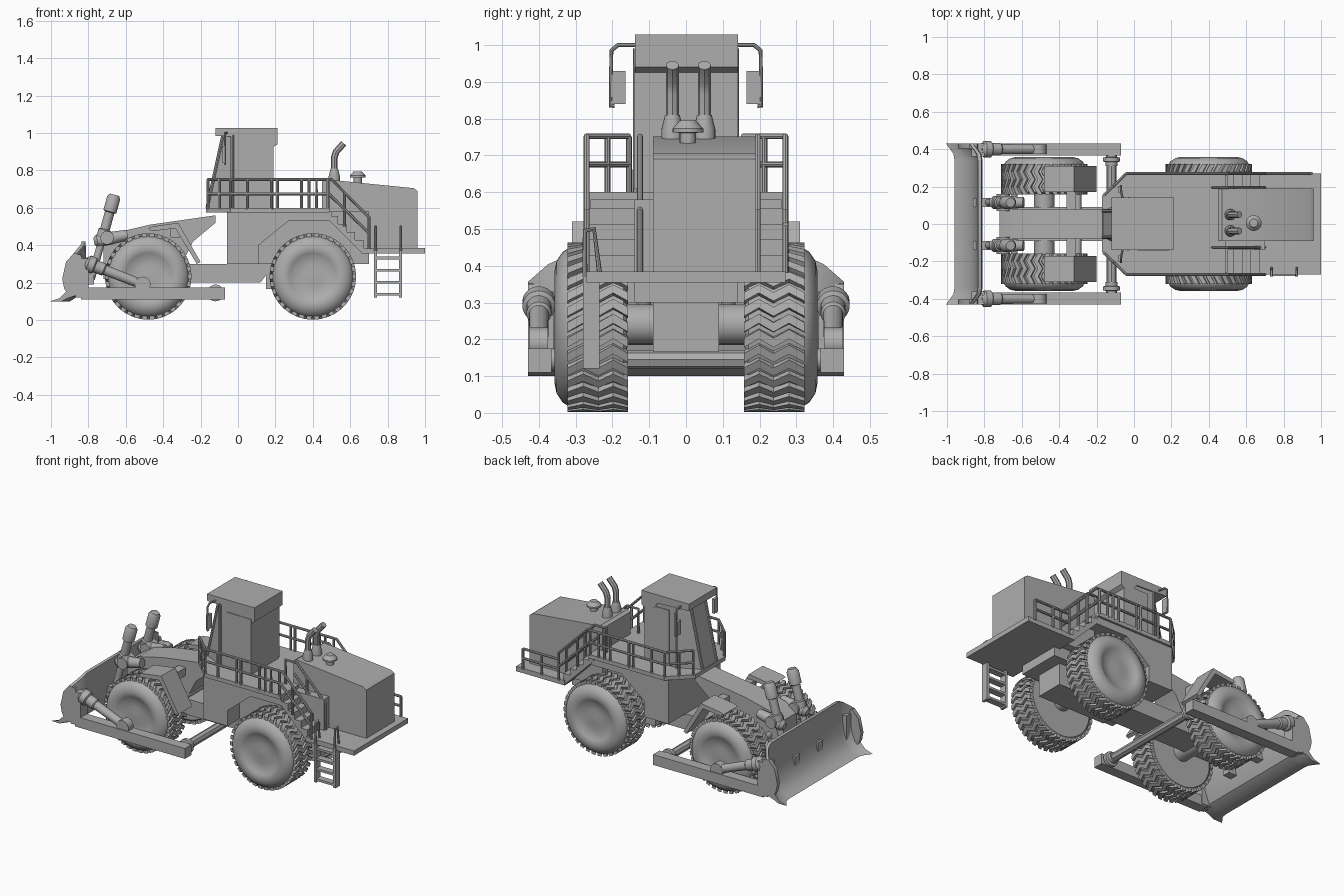
import bpy, bmesh, math
from mathutils import Vector

cube = bpy.data.objects.get("Cube")
if cube:
    bpy.data.objects.remove(cube, do_unlink=True)

paint = bpy.data.materials.new("plain grey")
paint.use_nodes = True
GREY = (0.42, 0.42, 0.42, 1)
paint.diffuse_color = GREY
paint.node_tree.nodes["Principled BSDF"].inputs["Base Color"].default_value = GREY
SIDES = ((-1, "right"), (1, "left"))


def finish(name, bm):
    bmesh.ops.recalc_face_normals(bm, faces=bm.faces)
    mesh = bpy.data.meshes.new(name)
    bm.to_mesh(mesh)
    bm.free()
    ob = bpy.data.objects.new(name, mesh)
    return shade(ob)


def shade(ob):
    if not ob.users_collection:
        bpy.context.collection.objects.link(ob)
    ob.data.materials.append(paint)
    bpy.ops.object.select_all(action="DESELECT")
    ob.select_set(True)
    bpy.context.view_layer.objects.active = ob
    bpy.ops.object.shade_smooth_by_angle(angle=math.radians(35))
    return ob


def loft(name, rings, closed=False):
    """Skin rings of equal length; cap the ends unless the loft is closed."""
    bm = bmesh.new()
    loops = [[bm.verts.new(p) for p in ring] for ring in rings]
    n = len(loops[0])
    for a, b in zip(loops, loops[1:] + loops[:1] if closed else loops[1:]):
        for i in range(n):
            j = (i + 1) % n
            bm.faces.new((a[i], a[j], b[j], b[i]))
    if not closed:
        bm.faces.new(loops[0])
        bm.faces.new(loops[-1])
    return finish(name, bm)


def side_prism(name, pts, y0, y1):
    return loft(name, [[(x, y, z) for x, z in pts] for y in (y0, y1)])


def plan_prism(name, pts, z0, z1):
    return loft(name, [[(x, y, z) for x, y in pts] for z in (z0, z1)])


def box(name, x0, x1, y0, y1, z0, z1):
    return side_prism(name, [(x0, z0), (x1, z0), (x1, z1), (x0, z1)], y0, y1)


def tubes(name, paths, radius):
    cu = bpy.data.curves.new(name, "CURVE")
    cu.dimensions = "3D"
    cu.bevel_depth, cu.bevel_resolution, cu.use_fill_caps = radius, 2, True
    for path in paths:
        sp = cu.splines.new("POLY")
        sp.points.add(len(path) - 1)
        for p, co in zip(sp.points, path):
            p.co = (*co, 1)
    ob = bpy.data.objects.new(name, cu)
    bpy.context.collection.objects.link(ob)
    bpy.ops.object.select_all(action="DESELECT")
    ob.select_set(True)
    bpy.context.view_layer.objects.active = ob
    bpy.ops.object.convert(target="MESH")
    return shade(bpy.context.view_layer.objects.active)


def turned(name, start, end, profile, n=20):
    """Round part along start-end; profile holds (fraction, radius)."""
    a, b = Vector(start), Vector(end)
    q = (b - a).to_track_quat("Z", "Y")
    ring = [2 * math.pi * i / n for i in range(n)]
    return loft(name, [[a.lerp(b, f) + q @ Vector((r * math.cos(t), r * math.sin(t), 0))
                        for t in ring] for f, r in profile])


# Wheels: turned tyre with dished side, plus zigzag lugs
TYRE = [(0.16, 0.15), (0.16, 0.205), (0.17, 0.217), (0.315, 0.217), (0.335, 0.205),
        (0.352, 0.18), (0.358, 0.15), (0.35, 0.125), (0.34, 0.11), (0.336, 0.06), (0.34, 0.02)]


def wheel(name, cx, s):
    cz = 0.233
    turned(name + "_tyre", (cx, 0, cz), (cx, s, cz), TYRE, 48)
    bm = bmesh.new()
    count = 34
    for k in range(count):
        rings = []
        for i, y in enumerate((0.158, 0.198, 0.238, 0.28, 0.322)):
            mid = 2 * math.pi * (k + (0.55 if i % 2 else 0)) / count
            ring = []
            for half, r in ((-0.062, 0.21), (-0.05, 0.231), (0.05, 0.231), (0.062, 0.21)):
                t = mid + half * 1.1
                ring.append(bm.verts.new((cx + r * math.cos(t), s * y, cz + r * math.sin(t))))
            rings.append(ring)
        for a, b in zip(rings, rings[1:]):
            for i in range(3):
                bm.faces.new((a[i], a[i + 1], b[i + 1], b[i]))
        bm.faces.new(rings[0])
        bm.faces.new(rings[-1])
    finish(name + "_lugs", bm)


for s, side in SIDES:
    wheel("front_wheel_" + side, -0.48, s)
    wheel("rear_wheel_" + side, 0.4, s)

# Axles and chassis
for x, name in ((-0.48, "front_axle"), (0.4, "rear_axle")):
    turned(name, (x, -0.17, 0.24), (x, 0.17, 0.24), [(0, 0.055), (1, 0.055)])
for x, name in ((-0.3, "rear_stay"), (-0.64, "front_stay")):
    turned(name, (x, -0.18, 0.32), (x, 0.18, 0.32), [(0, 0.018), (1, 0.018)])
side_prism("centre_frame", [(-0.7, 0.2), (0.12, 0.2), (0.18, 0.28), (0.18, 0.3), (-0.7, 0.3)], -0.09, 0.09)
box("rear_frame", 0.15, 0.62, -0.09, 0.09, 0.165, 0.36)
side_prism("front_boom", [(-0.72, 0.22), (-0.55, 0.22), (-0.3, 0.3), (-0.24, 0.42), (-0.12, 0.52),
                          (-0.12, 0.56), (-0.47, 0.51), (-0.64, 0.47), (-0.72, 0.42)], -0.08, 0.08)
side_prism("hull", [(-0.06, 0.3), (0.11, 0.3), (0.11, 0.4), (0.27, 0.53), (0.5, 0.53),
                    (0.5, 0.58), (-0.06, 0.58)], -0.26, 0.26)
box("inner_body", 0.1, 0.7, -0.14, 0.14, 0.3, 0.58)

# Decks, stairs and engine hood
plan_prism("upper_deck", [(-0.17, -0.15), (-0.04, -0.275), (0.49, -0.275), (0.49, 0.275),
                          (-0.04, 0.275), (-0.17, 0.15)], 0.575, 0.6)
box("rear_deck", 0.66, 1.0, -0.27, 0.27, 0.355, 0.385)
steps = [(0.48, 0.6)]
for i in range(5):
    x, z = 0.48 + 0.045 * i, 0.6 - 0.043 * (i + 1)
    steps += [(x + 0.01, z), (x + 0.055, z)]
for s, side in SIDES:
    side_prism("stairs_" + side, steps + [(0.7, 0.36), (0.66, 0.36), (0.46, 0.56)], s * 0.1, s * 0.265)
side_prism("engine_hood", [(0.45, 0.37), (0.96, 0.37), (0.96, 0.69), (0.94, 0.705),
                           (0.47, 0.752), (0.45, 0.74)], -0.09, 0.19)
for y in (-0.037, 0.05):
    turned("exhaust_base", (0.515, y, 0.73), (0.515, y, 0.81), [(0, 0.03), (0.5, 0.03), (1, 0.02)])
    tubes("exhaust_pipe", [[(0.515, y, 0.76), (0.515, y, 0.87), (0.525, y, 0.9), (0.565, y, 0.945)]], 0.018)
turned("air_intake", (0.64, 0.005, 0.72), (0.64, 0.005, 0.795),
       [(0, 0.022), (0.55, 0.022), (0.57, 0.042), (0.7, 0.042), (1, 0.022)])

# Cab: tapered shell with corner posts, sunk panes and roof
def cab_ring(front, z, rear=0.19, w=0.135):
    return [(rear, -w, z), (-0.03, -w, z), (front, -0.07, z), (front, 0.07, z), (-0.03, w, z), (rear, w, z)]


loft("cab_shell", [cab_ring(-0.165, 0.6), cab_ring(-0.08, 0.99)])
for s, side in SIDES:
    tubes("cab_posts_" + side, [[(-0.165, s * 0.07, 0.6), (-0.08, s * 0.07, 0.99)],
                                [(-0.03, s * 0.135, 0.6), (-0.03, s * 0.135, 0.99)]], 0.009)
    box("door_frame_" + side, 0.02, 0.19, s * 0.13, s * 0.141, 0.61, 0.95)
    tubes("mirror_bracket_" + side, [[(-0.06, s * 0.13, 1.0), (-0.07, s * 0.185, 1.0), (-0.07, s * 0.203, 0.985),
                                     (-0.07, s * 0.205, 0.835), (-0.07, s * 0.195, 0.835)]], 0.006)
    box("mirror_" + side, -0.082, -0.066, s * 0.165, s * 0.204, 0.84, 0.93)
side_prism("cab_roof", [(-0.12, 0.985), (0.1, 0.975), (0.13, 0.93), (0.19, 0.925), (0.212, 0.94),
                        (0.212, 1.028), (-0.12, 1.028)], -0.138, 0.142)

# Handrails
for s, side in SIDES:
    y = s * 0.27
    plan = [(-0.16, s * 0.155), (-0.04, y), (0.48, y)]
    paths = [[(px, py, z) for px, py in plan] for z in (0.675, 0.752)]
    posts = [plan[0], (-0.1, s * 0.213)] + [(x, y) for x in (-0.04, 0.05, 0.18, 0.21, 0.34, 0.38, 0.48)]
    paths += [[(px, py, 0.59), (px, py, 0.752)] for px, py in posts]
    # Stair rails on both edges of the flight
    for ry in (y, 0.195 if s > 0 else -0.125):
        paths += [[(0.42, ry, 0.59), (0.42, ry, 0.752), (0.5, ry, 0.752), (0.7, ry, 0.55), (0.7, ry, 0.38)],
                  [(0.48, ry, 0.68), (0.7, ry, 0.465)], [(0.57, ry, 0.68), (0.57, ry, 0.5)]]
    # Rear deck rail, left open above the ladder
    if s > 0:
        paths += [[(0.7, y, z), (0.95, y, z)] for z in (0.45, 0.51)]
        paths += [[(x, y, 0.38), (x, y, 0.51)] for x in (0.82, 0.95)]
    tubes("handrails_" + side, paths, 0.008)

# Ladder
for x in (0.735, 0.87):
    box("ladder_stringer", x - 0.008, x + 0.008, -0.28, -0.235, 0.12, 0.37)
    tubes("ladder_grab", [[(x, -0.275, 0.37), (x, -0.275, 0.495), (x, -0.25, 0.5), (x, -0.235, 0.38)]], 0.007)
for i in range(4):
    z = 0.13 + 0.065 * i
    box("ladder_rung", 0.735, 0.87, -0.278, -0.237, z, z + 0.014)

# Front fenders, push arms and hydraulics
for s, side in SIDES:
    side_prism("fender_" + side, [(-0.48, 0.49), (-0.46, 0.5), (-0.32, 0.52), (-0.2, 0.31), (-0.22, 0.3),
                                  (-0.335, 0.49), (-0.46, 0.475)], s * 0.17, s * 0.31)
    box("fender_mount_" + side, -0.36, -0.31, s * 0.07, s * 0.18, 0.44, 0.49)
    box("push_arm_" + side, -0.84, -0.07, s * 0.365, s * 0.43, 0.11, 0.175)
    turned("arm_lug_" + side, (-0.51, s * 0.375, 0.19), (-0.51, s * 0.425, 0.19), [(0, 0.042), (1, 0.042)])
    turned("tilt_cylinder_" + side, (-0.82, s * 0.4, 0.31), (-0.5, s * 0.4, 0.185),
           [(0, 0.025), (0.06, 0.045), (0.16, 0.045), (0.18, 0.034), (0.32, 0.034), (0.34, 0.027), (1, 0.025)])
    turned("arm_joint_" + side, (-0.12, s * 0.31, 0.145), (-0.12, s * 0.37, 0.145),
           [(0, 0.032), (0.35, 0.032), (0.4, 0.045), (0.75, 0.045), (0.8, 0.03), (1, 0.03)])
    turned("lift_cylinder_" + side, (-0.785, s * 0.115, 0.22), (-0.66, s * 0.115, 0.67),
           [(0, 0.02), (0.46, 0.02), (0.47, 0.034), (0.58, 0.034), (0.59, 0.026),
            (0.79, 0.026), (0.8, 0.036), (0.96, 0.036), (1, 0.025)])
    turned("lift_yoke_" + side, (-0.77, s * 0.115, 0.42), (-0.59, s * 0.115, 0.455),
           [(0, 0.02), (0.1, 0.034), (0.5, 0.034), (1, 0.028)])
    turned("lift_pivot_" + side, (-0.7, s * 0.07, 0.44), (-0.7, s * 0.16, 0.44), [(0, 0.036), (1, 0.036)])
    box("blade_bracket_" + side, -0.86, -0.77, s * 0.09, s * 0.14, 0.19, 0.26)
    box("arm_bracket_" + side, -0.87, -0.8, s * 0.36, s * 0.43, 0.12, 0.33)
tubes("cross_bar", [[(-0.12, -0.37, 0.145), (-0.12, 0.37, 0.145)]], 0.026)

# Blade: curved section lofted across, with ends swept forward
FACE = [(-0.96, 0.1), (-0.91, 0.12), (-0.87, 0.17), (-0.85, 0.23), (-0.84, 0.3), (-0.835, 0.42)]
BACK = [(-0.815, 0.42), (-0.81, 0.3), (-0.82, 0.21), (-0.85, 0.13), (-0.9, 0.1)]
rings = []
for y, sweep, low in ((-0.43, 0.045, 0.8), (-0.375, 0.005, 0.95), (-0.34, 0, 1),
                      (0.34, 0, 1), (0.375, 0.005, 0.95), (0.43, 0.045, 0.8)):
    rings.append([(x - sweep, y, 0.1 + (z - 0.1) * low) for x, z in FACE + BACK])
loft("blade", rings)
for s, side in SIDES:
    side_prism("blade_end_" + side, [(-0.9, 0.12), (-0.93, 0.17), (-0.94, 0.22), (-0.92, 0.31), (-0.88, 0.355),
                                     (-0.84, 0.35), (-0.82, 0.28), (-0.835, 0.2), (-0.87, 0.13)],
               s * 0.405, s * 0.43)
